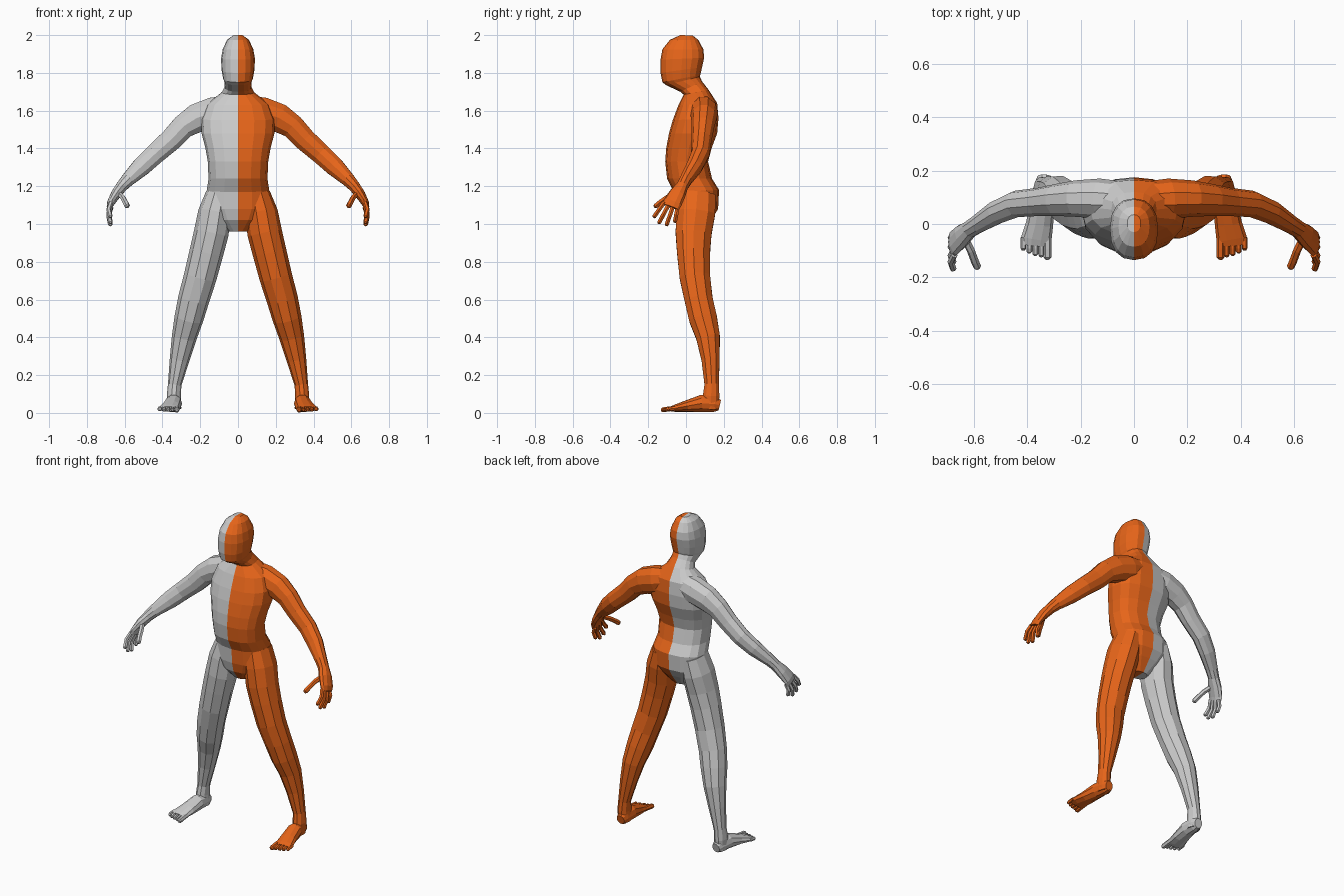
import bpy, bmesh, math
from mathutils import Vector


def material(name, rgb):
    m = bpy.data.materials.new(name)
    m.diffuse_color = (*rgb, 1)
    return m


ORANGE = material("orange", (0.8, 0.13, 0.01))
GREY = material("light grey", (0.6, 0.6, 0.6))


def skin(name, rings, mats):
    """Join rings of points into a closed flat-shaded skin."""
    bm = bmesh.new()
    loops = [[bm.verts.new(p) for p in r] for r in rings]
    n = len(loops[0])
    for a, b in zip(loops, loops[1:]):
        for i in range(n):
            j = (i + 1) % n
            bm.faces.new((a[i], a[j], b[j], b[i]))
    bm.faces.new(loops[0])
    bm.faces.new(loops[-1][::-1])
    if len(mats) > 1:  # split colour at the centre plane
        bmesh.ops.bisect_plane(bm, geom=bm.verts[:] + bm.edges[:] + bm.faces[:],
                               plane_co=(0, 0, 0), plane_no=(1, 0, 0))
        for f in bm.faces:
            f.material_index = int(f.calc_center_median().x < 0)
    bmesh.ops.recalc_face_normals(bm, faces=bm.faces[:])
    me = bpy.data.meshes.new(name)
    bm.to_mesh(me)
    bm.free()
    for m in mats:
        me.materials.append(m)
    bpy.context.collection.objects.link(bpy.data.objects.new(name, me))


def limb(name, rows, ref, n=10):
    """Loft rows of (x, y, z, radius along ref, other radius), on both sides."""
    pts = [Vector(r[:3]) for r in rows]
    rings = []
    for i, (p, r) in enumerate(zip(pts, rows)):
        t = (pts[min(i + 1, len(pts) - 1)] - pts[max(i - 1, 0)]).normalized()
        a = Vector(ref)
        a = (a - a.dot(t) * t).normalized()
        b = t.cross(a)
        rings.append([p + a * r[3] * math.cos(2 * math.pi * k / n)
                      + b * r[4] * math.sin(2 * math.pi * k / n) for k in range(n)])
    skin("right_" + name, rings, [ORANGE])
    skin("left_" + name, [[(-v.x, v.y, v.z) for v in r] for r in rings], [GREY])


def digit(name, pts, r):
    """Finger or toe with a narrowed tip."""
    pts = [Vector(p) for p in pts]
    tip = pts[-1] + (pts[-1] - pts[-2]).normalized() * r * 0.6
    rows = [(*p, r, r) for p in pts] + [(*tip, r * 0.5, r * 0.5)]
    limb(name, rows, (1, 0, 0), 6)


# Head and torso: front y, front z, back y, back z, half width
body = [
    (-0.03, 2.0, 0.035, 1.998, 0.025), (-0.085, 1.975, 0.065, 1.975, 0.058),
    (-0.125, 1.925, 0.092, 1.925, 0.081), (-0.135, 1.87, 0.096, 1.88, 0.09),
    (-0.135, 1.80, 0.085, 1.83, 0.087), (-0.125, 1.75, 0.076, 1.79, 0.079),
    (-0.105, 1.735, 0.073, 1.78, 0.073), (-0.03, 1.70, 0.085, 1.755, 0.07),
    (-0.012, 1.685, 0.12, 1.71, 0.085), (-0.04, 1.63, 0.165, 1.64, 0.165),
    (-0.07, 1.55, 0.172, 1.56, 0.195), (-0.09, 1.48, 0.165, 1.48, 0.193),
    (-0.105, 1.40, 0.135, 1.40, 0.172), (-0.11, 1.33, 0.117, 1.33, 0.16),
    (-0.10, 1.24, 0.138, 1.24, 0.156), (-0.065, 1.17, 0.175, 1.18, 0.166),
    (-0.06, 1.08, 0.17, 1.08, 0.165), (-0.045, 1.02, 0.14, 1.03, 0.125),
    (0.0, 0.96, 0.085, 0.96, 0.05)]
rings = []
for yf, zf, yb, zb, w in body:
    ring = []
    for k in range(16):
        c, s = math.cos(k * math.pi / 8), math.sin(k * math.pi / 8)
        u = 0.5 - 0.5 * math.copysign(abs(c) ** 0.85, c)
        ring.append((w * math.copysign(abs(s) ** 0.85, s),
                     yf + (yb - yf) * u, zf + (zb - zf) * u))
    rings.append(ring)
skin("head_and_torso", rings, [ORANGE, GREY])

# Arm from neck side to knuckles
limb("arm", [
    (0.05, 0.09, 1.61, 0.07, 0.075), (0.13, 0.095, 1.59, 0.075, 0.085),
    (0.22, 0.095, 1.56, 0.068, 0.08), (0.29, 0.09, 1.515, 0.06, 0.067),
    (0.355, 0.083, 1.445, 0.053, 0.062), (0.44, 0.075, 1.37, 0.05, 0.057),
    (0.51, 0.045, 1.305, 0.045, 0.053), (0.583, 0.0, 1.235, 0.035, 0.038),
    (0.615, -0.02, 1.20, 0.033, 0.032), (0.645, -0.045, 1.16, 0.045, 0.028),
    (0.672, -0.07, 1.115, 0.05, 0.021), (0.68, -0.08, 1.09, 0.045, 0.015)],
    (0, 1, 0))

# Thumb and fingers
digit("thumb", [(0.635, -0.05, 1.165), (0.61, -0.10, 1.14),
                (0.595, -0.14, 1.112), (0.586, -0.16, 1.095)], 0.015)
fingers = [(-0.115, 1.115, -0.168, 1.04), (-0.093, 1.10, -0.142, 1.008),
           (-0.07, 1.09, -0.102, 0.997), (-0.045, 1.085, -0.058, 1.015)]
for i, (y0, z0, y1, z1) in enumerate(fingers):
    digit(f"finger_{i + 1}", [(0.672, y0, z0), (0.685, (y0 + y1) / 2, (z0 + z1) / 2),
                              (0.676, y1, z1)], 0.0125)

# Leg from hip to heel
limb("leg", [
    (0.10, 0.06, 1.16, 0.07, 0.10), (0.123, 0.052, 1.06, 0.088, 0.108),
    (0.142, 0.04, 0.95, 0.092, 0.10), (0.167, 0.04, 0.85, 0.09, 0.092),
    (0.20, 0.047, 0.72, 0.087, 0.085), (0.235, 0.067, 0.60, 0.083, 0.078),
    (0.26, 0.09, 0.50, 0.077, 0.078), (0.285, 0.117, 0.40, 0.066, 0.066),
    (0.31, 0.13, 0.28, 0.052, 0.05), (0.335, 0.136, 0.15, 0.036, 0.04),
    (0.34, 0.133, 0.09, 0.037, 0.046), (0.336, 0.13, 0.02, 0.036, 0.045)],
    (1, 0, 0))

# Foot and toes
limb("foot", [
    (0.335, 0.178, 0.04, 0.026, 0.03), (0.336, 0.15, 0.047, 0.036, 0.044),
    (0.341, 0.08, 0.05, 0.045, 0.047), (0.353, 0.0, 0.035, 0.051, 0.031),
    (0.365, -0.055, 0.025, 0.057, 0.02), (0.367, -0.08, 0.02, 0.053, 0.014)],
    (1, 0, 0))
for i, tip in enumerate((-0.124, -0.117, -0.112, -0.103, -0.09)):
    x = 0.324 + 0.0225 * i
    r = 0.015 if i == 0 else 0.011
    digit(f"toe_{i + 1}", [(x, -0.05, 0.025), (x, -0.09, 0.021), (x, tip, 0.016)], r)
